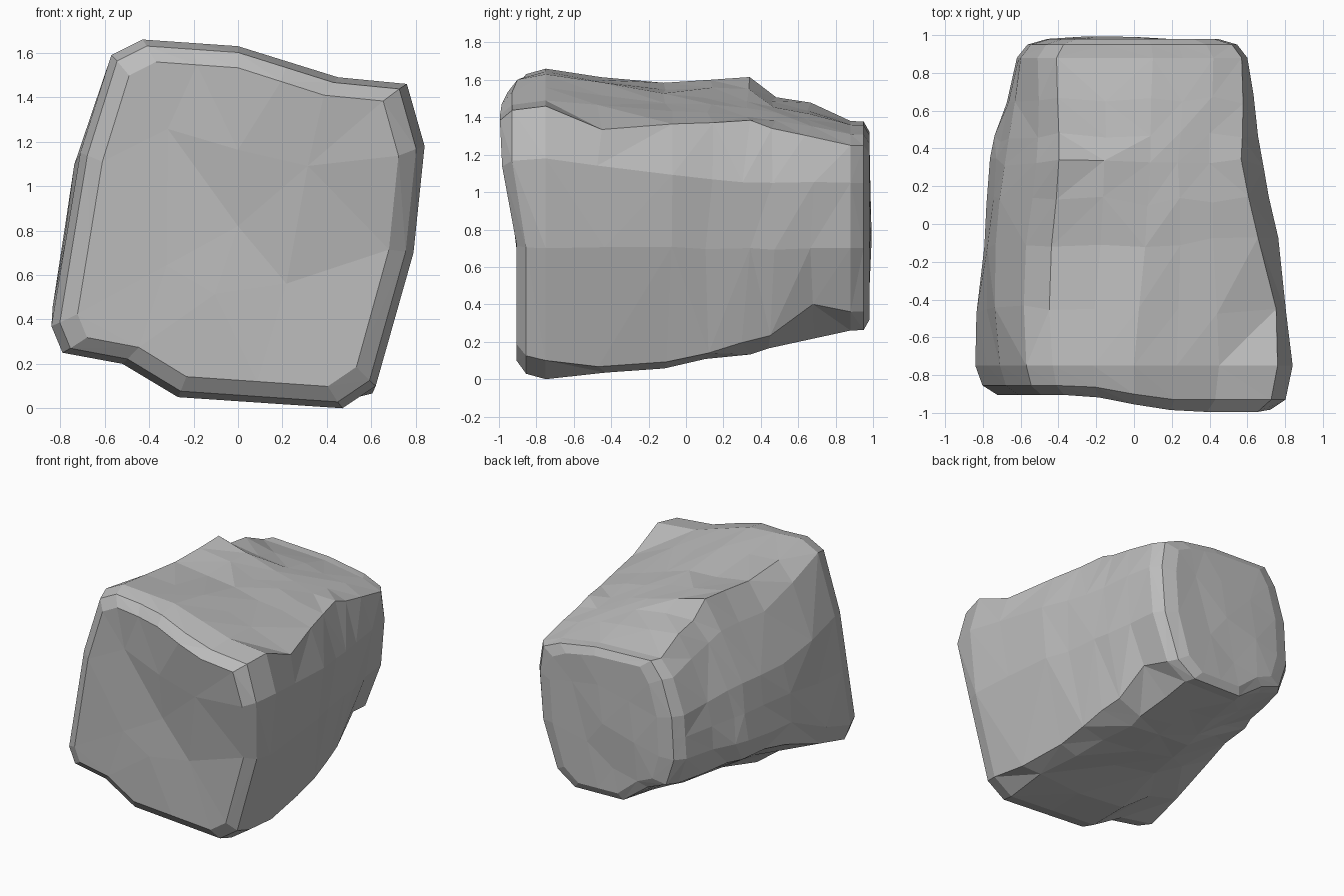
import bpy
import bmesh
import random
from mathutils import Vector
from mathutils.geometry import delaunay_2d_cdt

random.seed(4)

default_cube = bpy.data.objects.get("Cube")
if default_cube:
    bpy.data.objects.remove(default_cube, do_unlink=True)

# Single stone colour
stone = bpy.data.materials.new("stone grey")
stone.use_nodes = True
stone_colour = (0.5, 0.5, 0.5, 1)
stone.diffuse_color = stone_colour
stone.node_tree.nodes["Principled BSDF"].inputs["Base Color"].default_value = stone_colour

# Key cross-sections, in hundredths, running from the lower -x corner
# along the underside, up the +x side, over the top and down the -x side
front_section = [(-84, 37), (-79, 25), (-52, 20), (-27, 5), (47, 0), (62, 10), (79, 70),
                 (84, 118), (76, 146), (45, 149), (0, 163), (-43, 166), (-57, 159), (-71, 115)]
foot_section = [(-83, 46), (-77, 32), (-51, 22), (-27, 6), (47, 3), (60, 7), (76, 70),
                (80, 114), (75, 134), (44, 146), (2, 158), (-45, 162), (-58, 150), (-73, 110)]
middle_section = [(-80, 62), (-76, 46), (-50, 31), (-25, 16), (42, 6), (57, 10), (72, 70),
                  (76, 110), (66, 136), (42, 143), (6, 153), (-43, 158), (-57, 140), (-74, 105)]
crest_section = [(-77, 65), (-70, 50), (-45, 35), (-20, 18), (32, 14), (53, 19), (64, 70),
                 (68, 105), (57, 138), (40, 141), (8, 149), (-39, 161), (-51, 140), (-69, 105)]
back_section = [(-62, 68), (-55, 48), (-38, 42), (-16, 27), (28, 26), (44, 36), (57, 70),
                (60, 105), (57, 125), (42, 131), (10, 136), (-41, 138), (-51, 126), (-60, 100)]
keys = [(-0.75, front_section), (-0.45, foot_section), (-0.1, middle_section),
        (0.32, crest_section), (0.88, back_section)]

CREST = 11            # index of the ridge point in a key section
LONG_SPANS = (3, 9, 10, 13)
HEART = Vector((0, 0, 0.82))


def section_at(y):
    """Blend the neighbouring key sections and split their long spans."""
    for (y0, a), (y1, b) in zip(keys, keys[1:]):
        if y <= y1:
            break
    t = (y - y0) / (y1 - y0)
    ring = [Vector((p[0], 0, p[1])).lerp(Vector((q[0], 0, q[1])), t) / 100 for p, q in zip(a, b)]
    # abrupt step behind the ridge bump
    if 0.4 < y < 0.5:
        ring[CREST].z -= 0.05
    # lifted hollow under the +x side near the back
    if 0.6 < y < 0.7:
        ring[5].z += 0.1
    points = []
    for i, p in enumerate(ring):
        points.append(p)
        if i in LONG_SPANS:
            points.append(p.lerp(ring[(i + 1) % len(ring)], 0.5))
    for p in points:
        p.y = y
    return points


def roughen(points, across, along):
    """Nudge points so that neighbouring facets catch different light."""
    for p in points:
        p.x += random.uniform(-across, across)
        p.y += random.uniform(-along, along)
        p.z = max(p.z + random.uniform(-across, across), 0)
    return points


def shrink(points, wide, high, y, overhang=0):
    """Draw a ring inward for the rounded ends; the upper +x part may overhang."""
    result = []
    for p in points:
        q = Vector((p.x * wide, y, HEART.z + (p.z - HEART.z) * high))
        lean = max(q.x + 0.25, 0) * max(q.z - 0.87, 0)
        q.y -= overhang * min(lean, 0.3)
        result.append(q)
    return result


front = section_at(-0.75)
back = section_at(0.88)
body = [roughen(section_at(y), 0.008, 0.03) for y in (-0.45, -0.1, 0.12, 0.32, 0.46, 0.66)]
front_cap = shrink(front, 0.86, 0.88, -0.905, 0.3)
back_cap = shrink(back, 0.74, 0.9, 0.98)
rings = [front_cap, shrink(front, 0.955, 0.965, -0.855, 0.25), front] + body
rings += [back, shrink(back, 0.91, 0.995, 0.95), back_cap]

bm = bmesh.new()
loops = [[bm.verts.new(p) for p in ring] for ring in rings]

# Faceted sides, each quad split along a random diagonal
for near, far in zip(loops, loops[1:]):
    count = len(near)
    for i in range(count):
        j = (i + 1) % count
        if random.random() < 0.5:
            bm.faces.new((near[i], near[j], far[j]))
            bm.faces.new((near[i], far[j], far[i]))
        else:
            bm.faces.new((near[i], near[j], far[i]))
            bm.faces.new((near[j], far[j], far[i]))


def close_end(loop, y):
    """Fill an end with irregular triangles around a few inner points."""
    centre = Vector((0, y, HEART.z))
    inner = [centre.lerp(v.co, random.uniform(0.4, 0.65)) for v in loop[::3]] + [centre]
    for p in inner:
        p.y += random.uniform(-0.012, 0.012)
    verts = loop + [bm.verts.new(p) for p in inner]
    flat = [Vector((v.co.x, v.co.z)) for v in verts]
    triangles = delaunay_2d_cdt(flat, [], [list(range(len(loop)))], 1, 1e-5)[2]
    for tri in triangles:
        bm.faces.new([verts[i] for i in tri])


close_end(loops[0], -0.9)
close_end(loops[-1], 0.99)

bmesh.ops.recalc_face_normals(bm, faces=bm.faces)
mesh = bpy.data.meshes.new("boulder")
bm.to_mesh(mesh)
bm.free()
mesh.materials.append(stone)
boulder = bpy.data.objects.new("boulder", mesh)
bpy.context.collection.objects.link(boulder)
